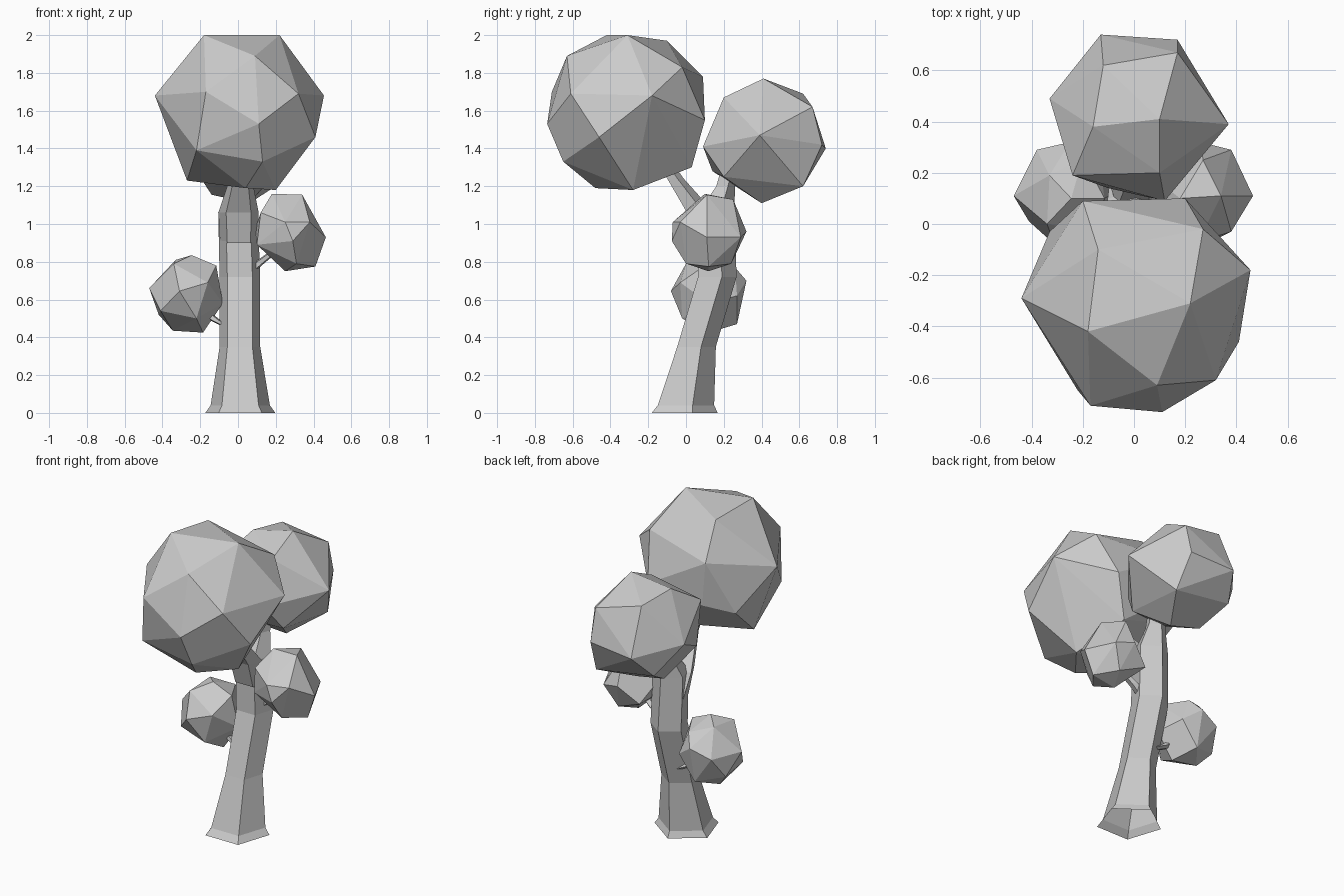
import bpy, bmesh, math


def finish(name, bm):
    bmesh.ops.recalc_face_normals(bm, faces=bm.faces[:])
    me = bpy.data.meshes.new(name)
    bm.to_mesh(me)
    bm.free()
    ob = bpy.data.objects.new(name, me)
    bpy.context.collection.objects.link(ob)
    return ob


def limb(name, rings, sides=5):
    """Faceted open-ended tube through horizontal rings (x, y, z, rx, ry), flat side to the front."""
    bm = bmesh.new()
    loops = []
    for x, y, z, rx, ry in rings:
        loops.append([bm.verts.new((x + rx * math.cos(math.tau * i / sides + math.pi / 2),
                                    y + ry * math.sin(math.tau * i / sides + math.pi / 2), z))
                      for i in range(sides)])
    for a, b in zip(loops, loops[1:]):
        for i in range(sides):
            j = (i + 1) % sides
            bm.faces.new((a[i], a[j], b[j], b[i]))
    return finish(name, bm)


def clump(name, points):
    """Chunky leaf ball: the convex hull of a few points."""
    bm = bmesh.new()
    for p in points:
        bm.verts.new(p)
    bmesh.ops.convex_hull(bm, input=bm.verts[:])
    loose = [v for v in bm.verts if not v.link_faces]
    bmesh.ops.delete(bm, geom=loose, context='VERTS')
    bmesh.ops.dissolve_limit(bm, angle_limit=math.radians(3),
                             verts=bm.verts[:], edges=bm.edges[:])
    return finish(name, bm)


# Five-sided trunk with flared foot, leaning back into the rear branch
limb("trunk", [(.012, -.025, 0, .195, .193), (.012, -.016, .04, .165, .165),
               (.01, .045, .35, .113, .113), (.01, .155, .72, .113, .113),
               (.0, .15, 1.06, .11, .105), (.01, .205, 1.2, .065, .055),
               (.02, .225, 1.28, .055, .052), (.02, .3, 1.42, .04, .04)])
# Front branch
limb("front_branch", [(.005, .14, .9, .105, .105), (.003, .07, 1.06, .112, .08),
                      (.015, -.06, 1.24, .062, .048), (.01, -.2, 1.45, .04, .04)])
# Side twigs
limb("left_twig", [(-.04, .12, .45, .03, .03), (-.12, .12, .49, .03, .03),
                   (-.25, .13, .6, .02, .02)])
limb("right_twig", [(.05, .15, .74, .03, .03), (.12, .15, .8, .03, .03),
                    (.25, .13, .9, .02, .02)])

# Large front leaf ball
clump("front_leaf_ball", [
    (.22, -.31, 2), (-.18, -.42, 2), (-.14, -.10, 1.97), (.09, -.63, 1.89),
    (.32, -.61, 1.69), (.455, -.18, 1.68), (-.44, -.29, 1.68), (-.17, -.71, 1.70),
    (.11, -.735, 1.53), (.41, -.46, 1.46), (.27, -.02, 1.83), (-.20, .09, 1.78),
    (.20, .10, 1.55), (.20, -.28, 1.18), (.04, -.48, 1.19), (-.27, -.3, 1.23),
    (-.22, -.65, 1.39), (.13, -.65, 1.33), (.1, .03, 1.30), (-.33, -.03, 1.45),
    (-.17, .08, 1.5)])

# Rear leaf ball
clump("rear_leaf_ball", [
    (.10, .41, 1.77), (-.12, .62, 1.69), (-.16, .38, 1.72), (.17, .67, 1.62),
    (-.13, .74, 1.40), (.17, .72, 1.42), (.37, .39, 1.47), (.12, .09, 1.41),
    (-.24, .19, 1.6), (.1, .2, 1.67), (.06, .40, 1.11), (.2, .62, 1.2),
    (-.1, .14, 1.28), (-.14, .42, 1.155), (-.2, .61, 1.26), (-.33, .49, 1.45),
    (-.25, .25, 1.33), (.18, .2, 1.25)])

# Small left leaf ball
clump("left_leaf_ball", [
    (-.47, .11, .66), (-.33, .19, .81), (-.245, .1, .835), (-.31, -.08, .645),
    (-.115, .1, .78), (-.08, .12, .58), (-.185, .12, .425), (-.345, .15, .435),
    (-.41, .01, .54), (-.34, 0, .79), (-.16, -.03, .69), (-.22, -.02, .5),
    (-.38, .29, .65), (-.25, .32, .70), (-.14, .27, .62), (-.25, .27, .47),
    (-.42, .2, .52), (-.2, .26, .77)])

# Small right leaf ball
clump("right_leaf_ball", [
    (.465, .11, .93), (.25, -.07, 1.01), (.38, -.03, 1.01), (.34, .11, 1.155),
    (.18, .10, 1.16), (.41, .12, .775), (.25, .12, .75), (.29, -.075, .91),
    (.10, .02, .89), (.09, .17, .97), (.27, .25, 1.13), (.38, .29, .93),
    (.26, .32, .96), (.14, .27, .86), (.31, .24, .79), (.12, .0, 1.06),
    (.31, 0, .79)])
